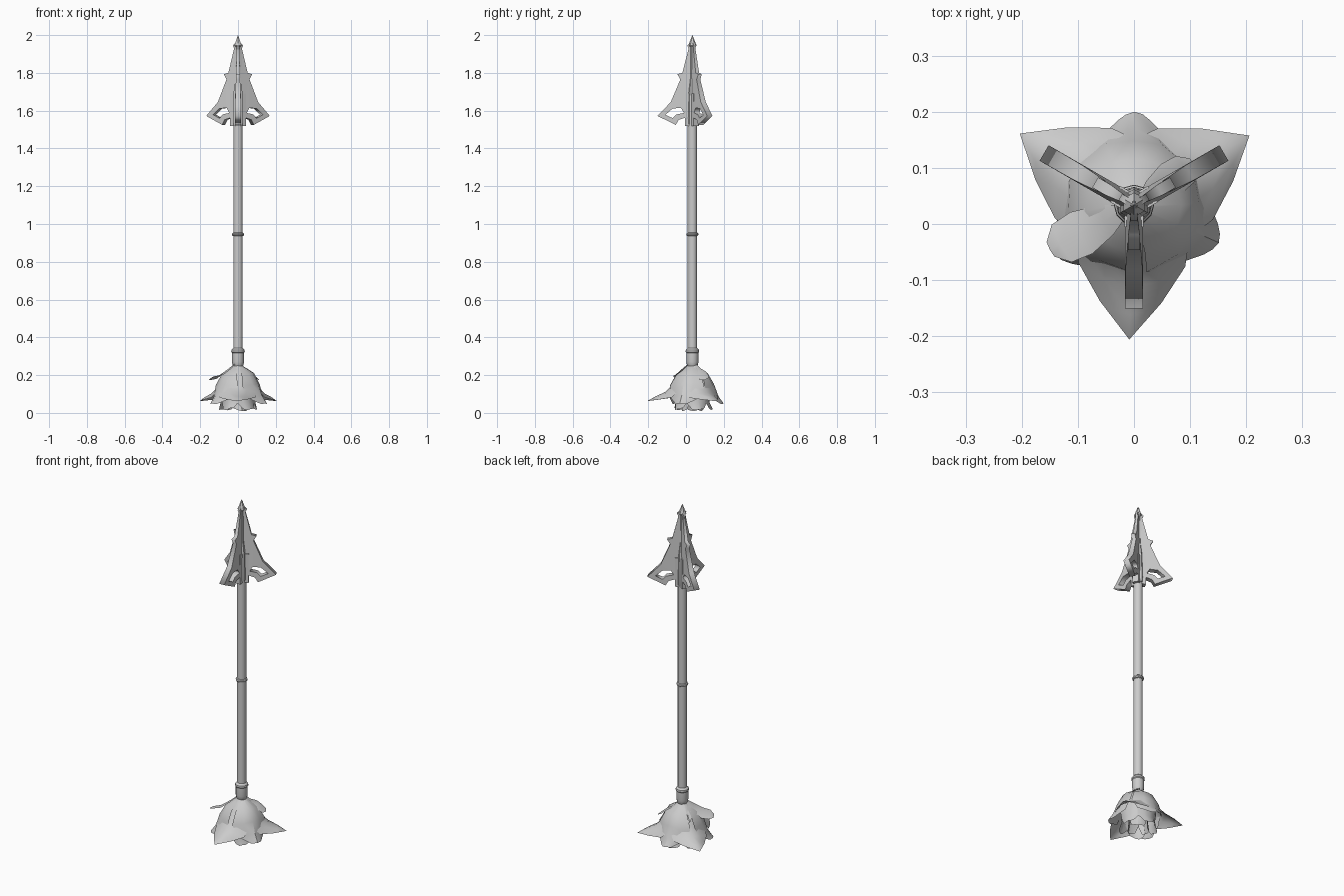
import bpy, bmesh, math, random
from mathutils import Matrix, Vector

if "Cube" in bpy.data.objects:
    bpy.data.objects.remove(bpy.data.objects["Cube"])

random.seed(4)
CX, CY = 0.0, 0.034      # axis of the arrow


def finish(obj, angle=35):
    bpy.ops.object.select_all(action='DESELECT')
    obj.select_set(True)
    bpy.context.view_layer.objects.active = obj
    bpy.ops.object.shade_smooth_by_angle(angle=math.radians(angle))


def add_mesh(name, bm):
    bmesh.ops.recalc_face_normals(bm, faces=bm.faces)
    me = bpy.data.meshes.new(name)
    bm.to_mesh(me)
    bm.free()
    obj = bpy.data.objects.new(name, me)
    bpy.context.collection.objects.link(obj)
    obj.location = (CX, CY, 0)
    return obj


def lathe(name, profile, sides, turn=0.0):
    """Closed turned part from (radius, z) points."""
    bm = bmesh.new()
    rings = []
    for r, z in profile:
        rings.append([bm.verts.new((r * math.cos(turn + 2 * math.pi * i / sides),
                                    r * math.sin(turn + 2 * math.pi * i / sides), z))
                      for i in range(sides)])
    for a, b in zip(rings, rings[1:]):
        for i in range(sides):
            j = (i + 1) % sides
            bm.faces.new((a[i], a[j], b[j], b[i]))
    bm.faces.new(rings[0][::-1])
    bm.faces.new(rings[-1])
    obj = add_mesh(name, bm)
    finish(obj)
    return obj


def petal(name, angle, spine, widths, cup=0.03, drop=0.02, cols=4, twist=0.0, jitter=0.0):
    """Thin leaf: (radius, z) spine with half widths, edges cupped towards the axis."""
    bm = bmesh.new()
    rot = Matrix.Rotation(math.radians(angle), 4, 'Z')
    rows = []
    for k, ((r, z), w) in enumerate(zip(spine, widths)):
        row = []
        for c in range(cols + 1):
            s = 2 * c / cols - 1
            f = w / max(widths)
            n = jitter * f
            p = Vector((r - cup * s * s * f + random.uniform(-n, n), w * s,
                        z - drop * s * s * f + twist * s * f + random.uniform(-n, n)))
            p = rot @ p
            p.z = max(p.z, 0.004)
            row.append(bm.verts.new(p))
        rows.append(row)
    for a, b in zip(rows, rows[1:]):
        for c in range(cols):
            bm.faces.new((a[c], a[c + 1], b[c + 1], b[c]))
    bmesh.ops.remove_doubles(bm, verts=bm.verts, dist=0.0005)
    obj = add_mesh(name, bm)
    finish(obj, 30)
    return obj


def blade(name, angle):
    """Barbed blade with a window, thinner towards the point."""
    outline = [(0.0, 1.99), (0.012, 1.96), (0.028, 1.945), (0.02, 1.93),
               (0.053, 1.80), (0.08, 1.793), (0.064, 1.765), (0.115, 1.645),
               (0.185, 1.572), (0.088, 1.525), (0.072, 1.552), (0.03, 1.565), (0.0, 1.565)]
    window = [(0.045, 1.588), (0.085, 1.580), (0.104, 1.560), (0.143, 1.578),
              (0.104, 1.612), (0.06, 1.614)]
    cu = bpy.data.curves.new(name, 'CURVE')
    cu.dimensions = '2D'
    cu.fill_mode = 'BOTH'
    cu.extrude = 0.016
    for pts in (outline, window):
        sp = cu.splines.new('POLY')
        sp.points.add(len(pts) - 1)
        for p, (x, y) in zip(sp.points, pts):
            p.co = (x, y, 0, 1)
        sp.use_cyclic_u = True
    obj = bpy.data.objects.new(name, cu)
    bpy.context.collection.objects.link(obj)
    bpy.ops.object.select_all(action='DESELECT')
    obj.select_set(True)
    bpy.context.view_layer.objects.active = obj
    bpy.ops.object.convert(target='MESH')
    obj = bpy.context.view_layer.objects.active
    for v in obj.data.vertices:
        v.co.z *= min(1.0, max(0.4, 1 - (v.co.y - 1.62) / 0.5))
    obj.data.transform(Matrix.Rotation(math.radians(angle), 4, 'Z')
                       @ Matrix.Rotation(math.pi / 2, 4, 'X'))
    obj.location = (CX, CY, 0)


# Shaft, middle ring and lower socket
lathe('shaft', [(0.025, 0.25), (0.025, 1.56)], 12)
lathe('middle_ring', [(0.024, 0.935), (0.03, 0.939), (0.032, 0.945), (0.03, 0.951), (0.024, 0.955)], 12)
lathe('lower_socket', [(0.012, 0.225), (0.028, 0.25), (0.032, 0.27), (0.032, 0.318),
                       (0.036, 0.323), (0.035, 0.333), (0.025, 0.343)], 12)

# Arrowhead core and blades
lathe('head_core', [(0.03, 1.53), (0.032, 1.56), (0.028, 1.69), (0.016, 1.78), (0.013, 1.94)], 6, math.pi / 6)
lathe('head_point', [(0.012, 1.935), (0.022, 1.945), (0.0005, 2.0)], 6, math.pi / 6)
for i, a in enumerate((30, 150, 270)):
    blade(f'blade_{i + 1}', a)
    # Raised rib between the blades
    bm = bmesh.new()
    m = (Matrix.Rotation(math.radians(a), 4, 'Z') @ Matrix.Translation((0.024, 0, 1.605))
         @ Matrix.Diagonal((0.03, 0.034, 0.17, 1)))
    bmesh.ops.create_cube(bm, size=1, matrix=m)
    add_mesh(f'blade_rib_{i + 1}', bm)

# Flared outer petals
for i, a in enumerate((31, 148, 268)):
    petal(f'outer_petal_{i + 1}', a,
          [(0.015, 0.262), (0.07, 0.21), (0.103, 0.15), (0.145, 0.11), (0.195, 0.088), (0.24, 0.062)],
          [0.012, 0.065, 0.1, 0.095, 0.055, 0.0], cup=0.04, drop=0.03)

# Closed petals between them
for i, a in enumerate((90, 212, 336)):
    petal(f'middle_petal_{i + 1}', a,
          [(0.015, 0.255), (0.085, 0.21), (0.118, 0.15), (0.135, 0.09), (0.165, 0.05)],
          [0.012, 0.07, 0.1, 0.085, 0.03], cup=0.05, drop=0.01, jitter=0.004)

# Crumpled inner petals
for i in range(5):
    petal(f'inner_petal_{i + 1}', 20 + 72 * i,
          [(0.012, 0.24), (0.07, 0.19), (0.095, 0.12), (0.09, 0.06), (0.105, 0.018)],
          [0.01, 0.05, 0.07, 0.065, 0.035], cup=0.03, drop=-0.01, twist=0.01, jitter=0.006)
for i in range(3):
    petal(f'heart_petal_{i + 1}', 50 + 120 * i,
          [(0.01, 0.22), (0.04, 0.15), (0.05, 0.08), (0.06, 0.01)],
          [0.01, 0.04, 0.055, 0.035], cup=0.03, drop=-0.015, jitter=0.005)

# Sepals below the socket: angle, reach, half width, tip height
for i, (a, reach, w, tip) in enumerate(((208, 0.17, 0.042, 0.18), (35, 0.13, 0.032, 0.18),
                                        (215, 0.10, 0.012, 0.17), (292, 0.085, 0.012, 0.165),
                                        (148, 0.10, 0.02, 0.175))):
    petal(f'sepal_{i + 1}', a,
          [(0.02, 0.262), (0.35 * reach, 0.232), (0.65 * reach, 0.2 if reach > 0.15 else 0.215),
           (0.88 * reach, tip + 0.012), (reach, tip)],
          [0.01, 0.7 * w, w, 0.9 * w, 0.35 * w], cup=0.004, drop=0.008, cols=2, twist=0.012)
